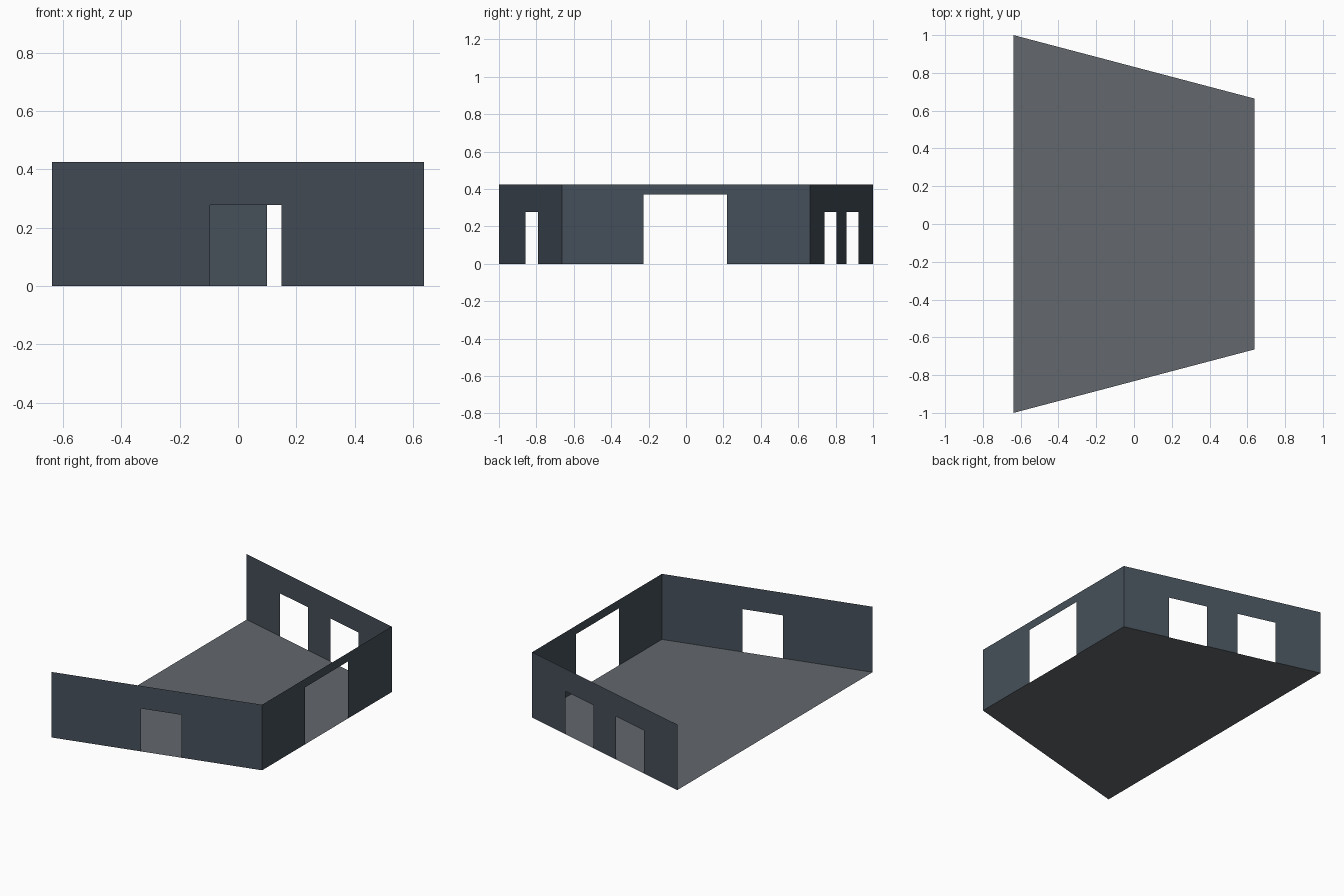
import bpy
from mathutils import Vector

if "Cube" in bpy.data.objects:
    bpy.data.objects.remove(bpy.data.objects["Cube"])

HX, BACK, FRONT, H = 0.638, 1.0, 0.664, 0.425   # half depth, half widths, wall height


def material(name, color):
    m = bpy.data.materials.new(name)
    m.diffuse_color = (*color, 1)
    m.use_nodes = True
    m.node_tree.nodes["Principled BSDF"].inputs["Base Color"].default_value = m.diffuse_color
    return m


def sheet(name, points, mat):
    """Single flat polygon."""
    mesh = bpy.data.meshes.new(name)
    mesh.from_pydata(points, [], [range(len(points))])
    mesh.materials.append(mat)
    ob = bpy.data.objects.new(name, mesh)
    bpy.context.collection.objects.link(ob)


def wall(name, start, end, openings, top):
    """Thin upright wall with door openings given as fractions of its length."""
    a, b = Vector((*start, 0)), Vector((*end, 0))
    outline = [(0, 0)]
    for t0, t1 in openings:
        outline += [(t0, 0), (t0, top), (t1, top), (t1, 0)]
    outline += [(1, 0), (1, H), (0, H)]
    sheet(name, [a.lerp(b, t) + Vector((0, 0, z)) for t, z in outline], wall_mat)


def fractions(lo, hi, half):
    return ((lo + half) / (2 * half), (hi + half) / (2 * half))


wall_mat = material("slate", (0.06, 0.078, 0.1))
floor_mat = material("floor_grey", (0.125, 0.14, 0.155))

# Corners of the trapezoid plan
left_front, left_back = (-HX, -BACK), (-HX, BACK)
right_front, right_back = (HX, -FRONT), (HX, FRONT)

sheet("floor", [(*p, 0) for p in (left_front, right_front, right_back, left_back)], floor_mat)

# Front wall with one door, narrow end with a wide gate, back wall with two doors
wall("front_wall", left_front, right_front, [fractions(-0.096, 0.15, HX)], 0.278)
wall("gate_wall", right_front, right_back, [fractions(-0.227, 0.218, FRONT)], 0.37)
wall("back_wall", right_back, left_back,
     [fractions(-0.345, -0.099, HX), fractions(0.099, 0.345, HX)], 0.278)
